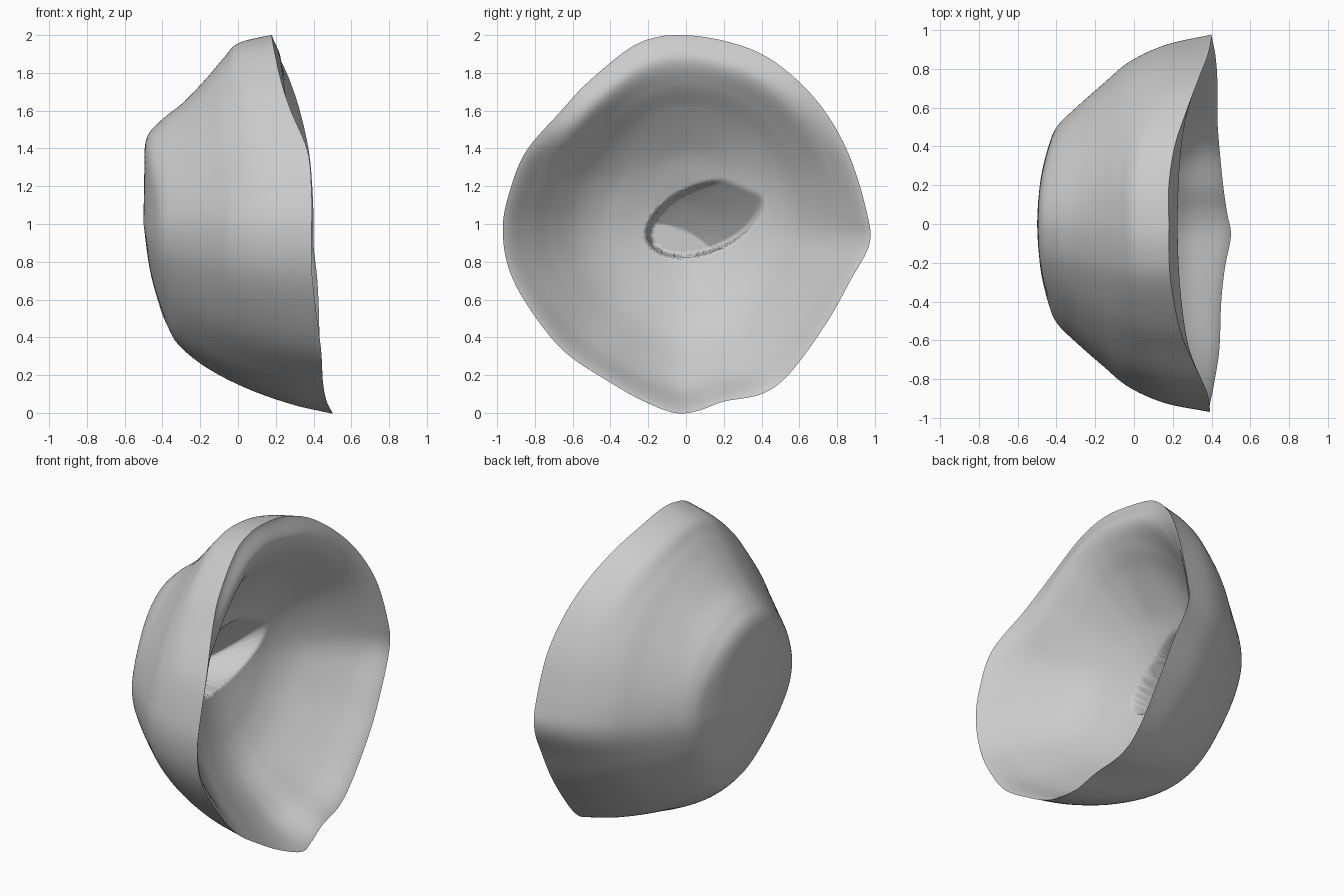
import bpy, bmesh
from mathutils import Vector

if "Cube" in bpy.data.objects:
    bpy.data.objects.remove(bpy.data.objects["Cube"])

# rim outline, clockwise seen from the open (+x) side: (x, y, z)
RIM = [(.18, 0, 2), (.18, -.15, 1.99), (.19, -.30, 1.93), (.23, -.52, 1.75),
       (.28, -.66, 1.60), (.37, -.85, 1.38), (.39, -.94, 1.15), (.39, -.97, .97),
       (.39, -.94, .77), (.41, -.84, .57), (.44, -.65, .33), (.45, -.40, .16),
       (.47, -.22, .06), (.50, -.06, 0), (.48, .06, .01), (.46, .20, .06),
       (.44, .40, .10), (.43, .55, .21), (.43, .74, .47), (.42, .87, .70),
       (.40, .97, .89), (.40, .96, 1.05), (.38, .87, 1.35), (.33, .74, 1.59),
       (.27, .58, 1.77), (.21, .40, 1.90), (.18, .20, 1.97)]

# outer wall from base to rim: radius, then depth fraction per side
RADIUS = [0, .25, .45, .55, .65, .77, .88, .96, 1]
TOP = [0, .005, .02, .13, .31, .48, .62, .74, 1]
BOTTOM = [0, .035, .09, .13, .19, .34, .56, .80, 1]
SIDE = [0, .02, .07, .12, .23, .38, .53, .74, 1]
# hollow from the middle to the rim: x at even radius steps
HOLLOW = [-.20, -.19, -.16, -.12, -.07, .01, .13, .27]
HOLLOW_TOP = [-.20, -.19, -.15, -.10, -.02, .07, .17, .225]
SPOKES, RINGS = 180, 72
BASE_X = -.5


def spline(pts, t, closed=False):
    """Catmull-Rom through numbers or vectors, t in 0..1."""
    n = len(pts)
    f = t * (n if closed else n - 1)
    i = min(int(f), n - 1 if closed else n - 2)
    f -= i
    pick = (lambda k: pts[k % n]) if closed else (lambda k: pts[max(0, min(n - 1, k))])
    a, b, c, d = (pick(i + k) for k in (-1, 0, 1, 2))
    return (b * 2 + (c - a) * f + (a * 2 - b * 5 + c * 4 - d) * f ** 2
            + (b * 3 - a - c * 3 + d) * f ** 3) * .5


rim = [Vector(p) for p in RIM]
# rounder outline used further from the rim
soft = [sum((rim[(i + k) % len(rim)] for k in range(-2, 3)), Vector()) / 4.85
        for i in range(len(rim))]
for p, r in zip(soft, rim):
    p.x, p.z = r.x, 1 + (p.z * 4.85 / 5 - 1) * 5 / 4.85


def edge_at(a, u):
    hard, mild = spline(rim, a, True), spline(soft, a, True)
    e = mild.lerp(hard, u ** 2)
    return e.x, e.y, e.z - 1


def outer_wall(a, u):
    x, y, z = edge_at(a, u)
    w = z * z / (y * y + z * z)
    s = spline(RADIUS, u)
    depth = w * spline(TOP if z > 0 else BOTTOM, u) + (1 - w) * spline(SIDE, u)
    return Vector((BASE_X + depth * (x - BASE_X), y * s, 1 + z * s))


def hollow(a, u):
    """Funnel-shaped inside with a slanted oval pocket."""
    x, y, z = edge_at(a, u)
    w = (z * z / (y * y + z * z)) ** 2 if z > 0 else 0
    p = Vector((w * spline(HOLLOW_TOP + [x], u) + (1 - w) * spline(HOLLOW + [x], u),
                y * u, 1 + z * u))
    dy, dz = p.y - .1, p.z - 1.03
    along, across = dy * .92 + dz * .38, dz * .92 - dy * .38
    q = (along / .31) ** 2 + (across / .17) ** 2
    step = max(0, min(1, (1.12 - q) / .22))
    step = step * step * (3 - 2 * step)
    p.x = max(p.x - step * max(0, .16 - .5 * along - .5 * across), -.43)
    return p


def make_skin(name, place, facing):
    bm = bmesh.new()
    centre = bm.verts.new(place(0, 0))
    rows = [[bm.verts.new(place(k / SPOKES, r / RINGS)) for k in range(SPOKES)]
            for r in range(1, RINGS + 1)]
    for k in range(SPOKES):
        j = (k + 1) % SPOKES
        bm.faces.new((centre, rows[0][k], rows[0][j]))
        for lo, hi in zip(rows, rows[1:]):
            bm.faces.new((lo[k], hi[k], hi[j], lo[j]))
    bm.normal_update()
    if centre.link_faces[0].normal.x * facing < 0:
        bmesh.ops.reverse_faces(bm, faces=bm.faces[:])
    for f in bm.faces:
        f.smooth = True
    mesh = bpy.data.meshes.new(name)
    bm.to_mesh(mesh)
    bm.free()
    obj = bpy.data.objects.new(name, mesh)
    bpy.context.collection.objects.link(obj)


# outer wall and the hollow inside
make_skin("outer_wall", outer_wall, -1)
make_skin("hollow", hollow, 1)
